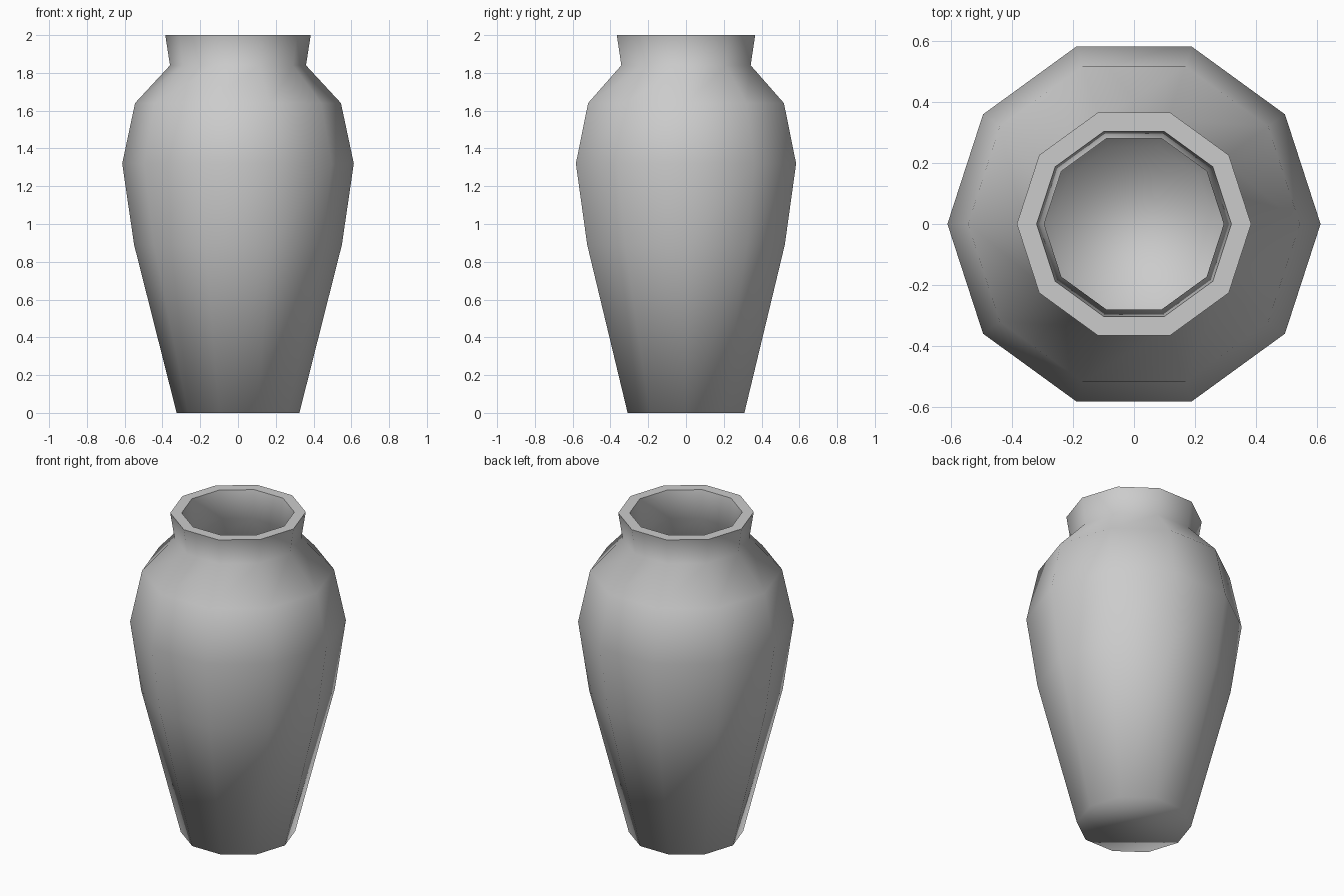
import bpy, bmesh
from math import cos, sin, tau

SIDES = 10

cube = bpy.data.objects.get("Cube")
if cube:
    bpy.data.objects.remove(cube, do_unlink=True)

# Plain grey clay
clay = bpy.data.materials.new("grey clay")
clay.use_nodes = True
colour = (0.6, 0.6, 0.6, 1)
clay.diffuse_color = colour
clay.node_tree.nodes["Principled BSDF"].inputs["Base Color"].default_value = colour

# Wall profile (radius, height): up the outside, over the lip, down the inside
outer = [(0.325, 0), (0.55, 0.89), (0.613, 1.32), (0.545, 1.64), (0.36, 1.84), (0.385, 2)]
inner = [(0.32, 2), (0.295, 1.83), (0.48, 1.61), (0.547, 1.31), (0.485, 0.9), (0.265, 0.07)]

bm = bmesh.new()


def add_ring(radius, z):
    return [bm.verts.new((radius * cos(tau * i / SIDES), radius * sin(tau * i / SIDES), z))
            for i in range(SIDES)]


rings = [add_ring(r, z) for r, z in outer + inner]
for low, high in zip(rings, rings[1:]):
    for i in range(SIDES):
        j = (i + 1) % SIDES
        bm.faces.new((low[i], low[j], high[j], high[i]))

# Base and inside floor
bm.faces.new(rings[0][::-1])
bm.faces.new(rings[-1])

# Smooth everywhere except the flat lip
for face in bm.faces:
    face.smooth = True
for ring in (rings[len(outer) - 1], rings[len(outer)]):
    for i in range(SIDES):
        bm.edges.get((ring[i], ring[(i + 1) % SIDES])).smooth = False

mesh = bpy.data.meshes.new("vase")
bm.to_mesh(mesh)
bm.free()
mesh.materials.append(clay)
vase = bpy.data.objects.new("vase", mesh)
bpy.context.collection.objects.link(vase)
